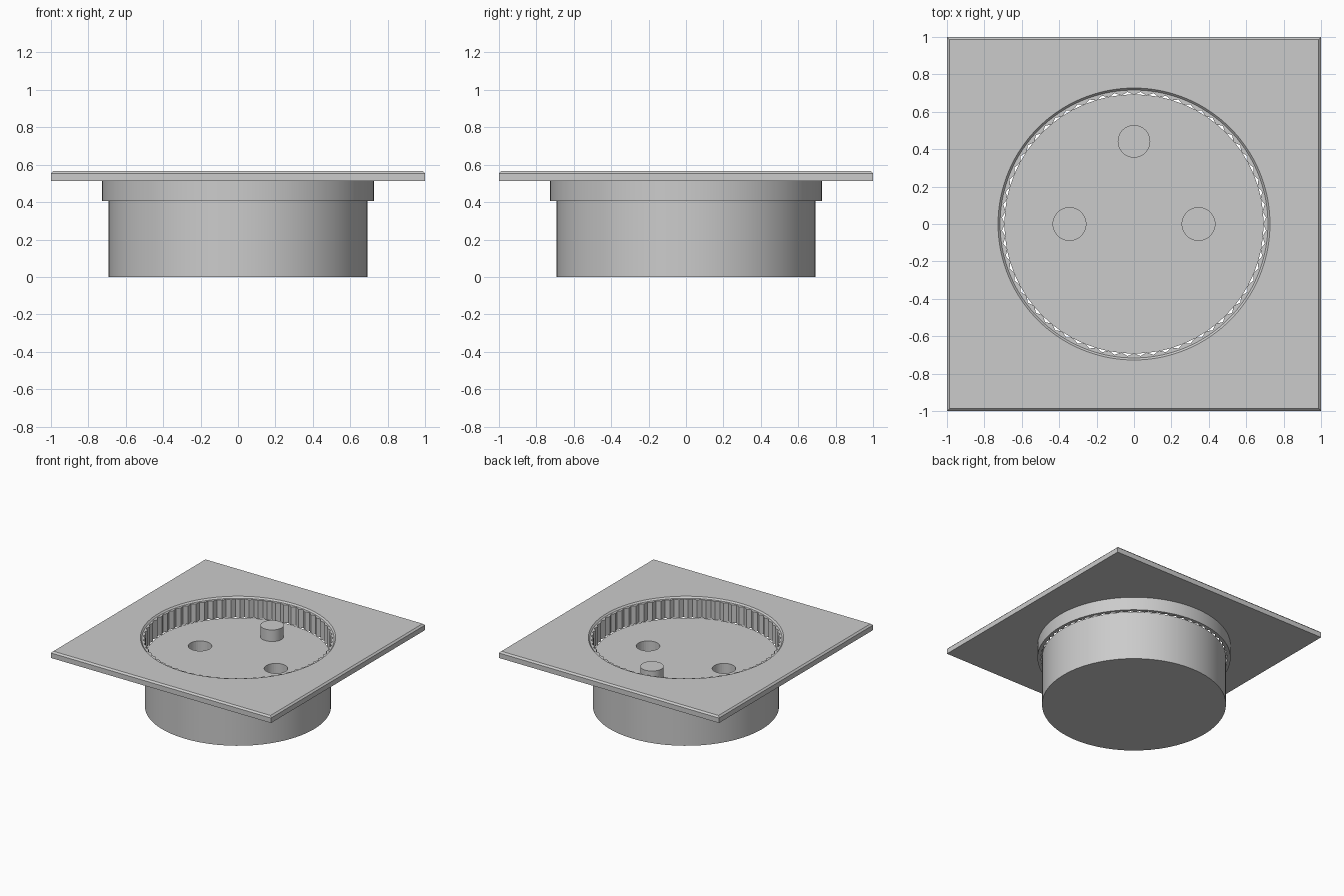
import bpy, bmesh, math

if "Cube" in bpy.data.objects:
    bpy.data.objects.remove(bpy.data.objects["Cube"])

N = 128           # points per loop (64 teeth, square corners fall on points)
FLOOR = 0.405


def circle(r, z):
    return [(r * math.cos(a), r * math.sin(a), z)
            for a in (2 * math.pi * i / N for i in range(N))]


def teeth(z):
    return [(x * k, y * k, z) for i, (x, y, _) in enumerate(circle(1, z))
            for k in [0.707 if i % 2 else 0.69]]


def square(h, z):
    pts = []
    for x, y, _ in circle(1, z):
        k = h / max(abs(x), abs(y))
        pts.append((x * k, y * k, z))
    return pts


def loft(name, loops):
    """Skin consecutive loops and join the last one back to the first."""
    bm = bmesh.new()
    rows = [[bm.verts.new(p) for p in loop] for loop in loops]
    for j, a in enumerate(rows):
        b = rows[(j + 1) % len(rows)]
        for i in range(N):
            k = (i + 1) % N
            bm.faces.new((a[i], a[k], b[k], b[i]))
    bmesh.ops.recalc_face_normals(bm, faces=bm.faces)
    mesh = bpy.data.meshes.new(name)
    bm.to_mesh(mesh)
    bm.free()
    obj = bpy.data.objects.new(name, mesh)
    bpy.context.collection.objects.link(obj)
    return obj


def smooth(obj):
    bpy.ops.object.select_all(action='DESELECT')
    obj.select_set(True)
    bpy.context.view_layer.objects.active = obj
    bpy.ops.object.shade_smooth_by_angle(angle=math.radians(30))


def cylinder(name, x, y, r, z0, z1, sides):
    bpy.ops.mesh.primitive_cylinder_add(vertices=sides, radius=r, depth=z1 - z0,
                                        location=(x, y, (z0 + z1) / 2))
    obj = bpy.context.object
    obj.name = name
    return obj


# Square cover plate with chamfered rim and serrated collar beneath it
plate = loft("cover_plate", [
    circle(0.727, 0.567), square(0.987, 0.567), square(1.0, 0.554),
    square(1.0, 0.513), circle(0.727, 0.513), circle(0.727, 0.405),
    teeth(0.405), teeth(0.555), circle(0.716, 0.555)])
smooth(plate)

# Round socket body with two contact holes
body = cylinder("socket_body", 0, 0, 0.693, 0, FLOOR, 64)
for side, x in (("left", -0.345), ("right", 0.345)):
    cutter = cylinder("hole_cutter_" + side, x, 0, 0.088, 0.12, 0.6, 32)
    cutter.hide_render = True
    cutter.hide_set(True)
    cut = body.modifiers.new("hole_" + side, 'BOOLEAN')
    cut.operation = 'DIFFERENCE'
    cut.solver = 'EXACT'
    cut.object = cutter
smooth(body)

# Earth pin standing on the recessed floor
pin = cylinder("earth_pin", 0, 0.442, 0.087, FLOOR - 0.005, 0.5, 32)
smooth(pin)
